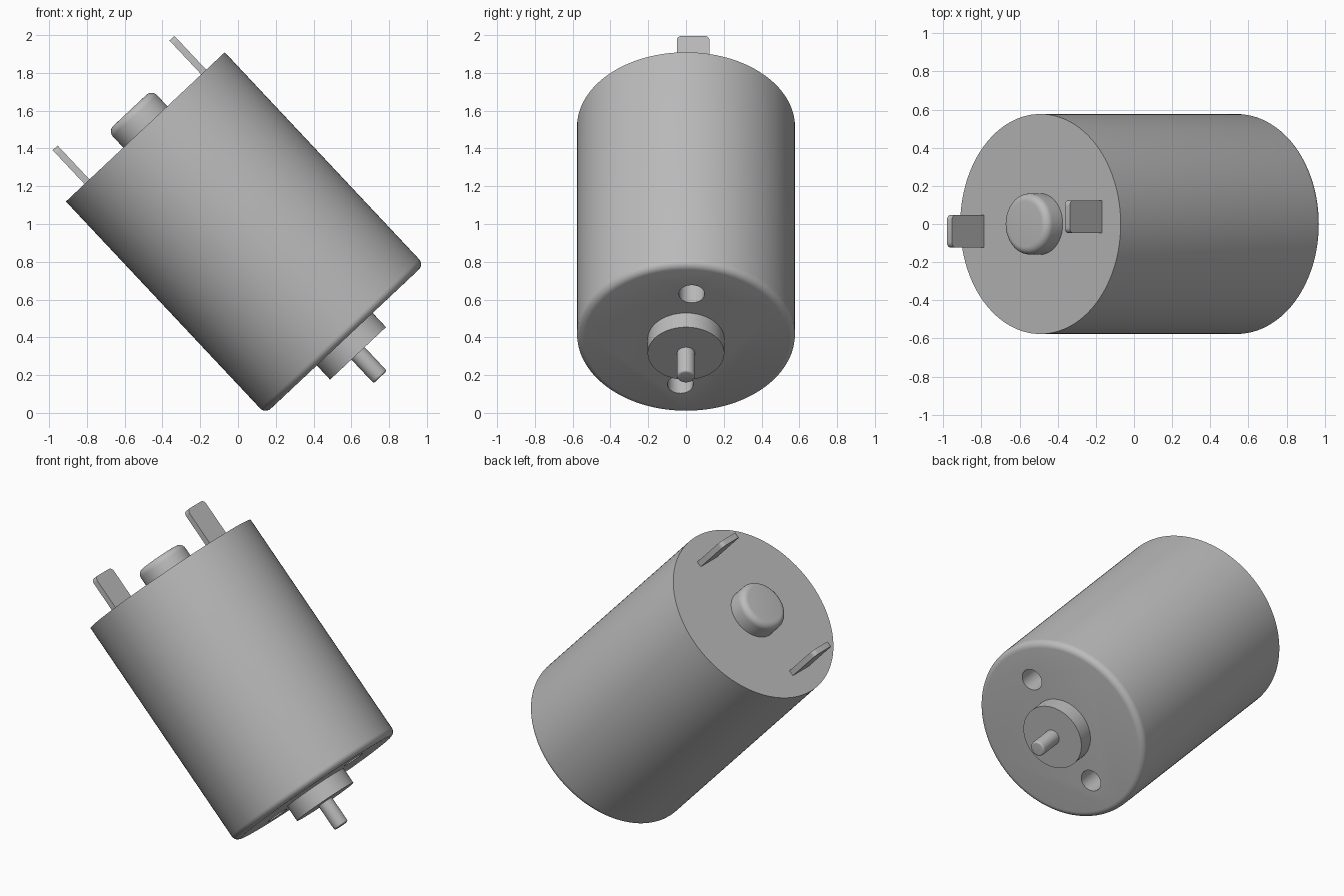
import bpy, bmesh, math
from mathutils import Matrix, Vector

cube = bpy.data.objects.get("Cube")
if cube:
    bpy.data.objects.remove(cube, do_unlink=True)

# Local frame: z runs along the motor axis from the shaft face to the terminal face
TILT = Matrix.Translation((0.565, 0, 0.39)) @ Matrix.Rotation(math.radians(-43.2), 4, 'Y')
LENGTH = 1.542

metal = bpy.data.materials.new("grey metal")
metal.use_nodes = True
GREY = (0.5, 0.5, 0.5, 1)
metal.diffuse_color = GREY
metal.node_tree.nodes["Principled BSDF"].inputs["Base Color"].default_value = GREY


def finish(name, bm):
    bmesh.ops.recalc_face_normals(bm, faces=bm.faces)
    mesh = bpy.data.meshes.new(name)
    bm.to_mesh(mesh)
    bm.free()
    mesh.materials.append(metal)
    obj = bpy.data.objects.new(name, mesh)
    bpy.context.collection.objects.link(obj)
    obj.matrix_world = TILT
    return obj


def smooth(obj):
    bpy.ops.object.select_all(action='DESELECT')
    obj.select_set(True)
    bpy.context.view_layer.objects.active = obj
    bpy.ops.object.shade_smooth_by_angle(angle=math.radians(35))


def cylinder(name, radius, z0, z1, fillet=0, round_z=None, centre=(0, 0), sides=96):
    """Cylinder along the axis, with one optional rounded rim at round_z."""
    bm = bmesh.new()
    place = Matrix.Translation((*centre, (z0 + z1) / 2))
    bmesh.ops.create_cone(bm, cap_ends=True, segments=sides, radius1=radius,
                          radius2=radius, depth=z1 - z0, matrix=place)
    if fillet:
        rim = [e for e in bm.edges
               if all(abs(v.co.z - round_z) < 1e-4 for v in e.verts)]
        bmesh.ops.bevel(bm, geom=rim, offset=fillet, segments=6,
                        profile=0.5, affect='EDGES')
    return finish(name, bm)


# Motor can with two mounting holes in the shaft face
can = cylinder("motor_can", 0.577, 0, LENGTH, 0.04, 0, sides=128)
for side in (-1, 1):
    cutter = cylinder("hole_cutter", 0.068, -0.1, 0.25,
                      centre=(0.35 * side, 0.03 * side), sides=48)
    cutter.hide_render = True
    cutter.hide_set(True)
    cut = can.modifiers.new("mounting_hole", 'BOOLEAN')
    cut.operation = 'DIFFERENCE'
    cut.solver = 'EXACT'
    cut.object = cutter

# Apply the holes, then drop the cutters
bpy.context.view_layer.update()
drilled = bpy.data.meshes.new_from_object(can.evaluated_get(bpy.context.evaluated_depsgraph_get()))
can.modifiers.clear()
can.data = drilled
for obj in [o for o in bpy.data.objects if o.name.startswith("hole_cutter")]:
    bpy.data.objects.remove(obj, do_unlink=True)
smooth(can)

# Bearing bosses and shaft
smooth(cylinder("front_bearing_boss", 0.203, -0.103, 0.01))
smooth(cylinder("shaft", 0.048, -0.275, -0.09, 0.012, -0.275, sides=48))
smooth(cylinder("rear_bearing_boss", 0.16, LENGTH - 0.01, LENGTH + 0.12, 0.04, LENGTH + 0.12))

# Terminal tabs with rounded outer corners
for name, side in (("left_terminal", 1), ("right_terminal", -1)):
    bm = bmesh.new()
    place = Matrix.Translation((0.424 * side, 0.038 * side, LENGTH + 0.118))
    bmesh.ops.create_cube(bm, size=1, matrix=place @ Matrix.Diagonal((0.036, 0.172, 0.256, 1)))
    corners = [e for e in bm.edges
               if all(v.co.z > LENGTH for v in e.verts)
               and abs((e.verts[0].co - e.verts[1].co).normalized().dot(Vector((1, 0, 0)))) > 0.9]
    bmesh.ops.bevel(bm, geom=corners, offset=0.028, segments=5, profile=0.5, affect='EDGES')
    smooth(finish(name, bm))
